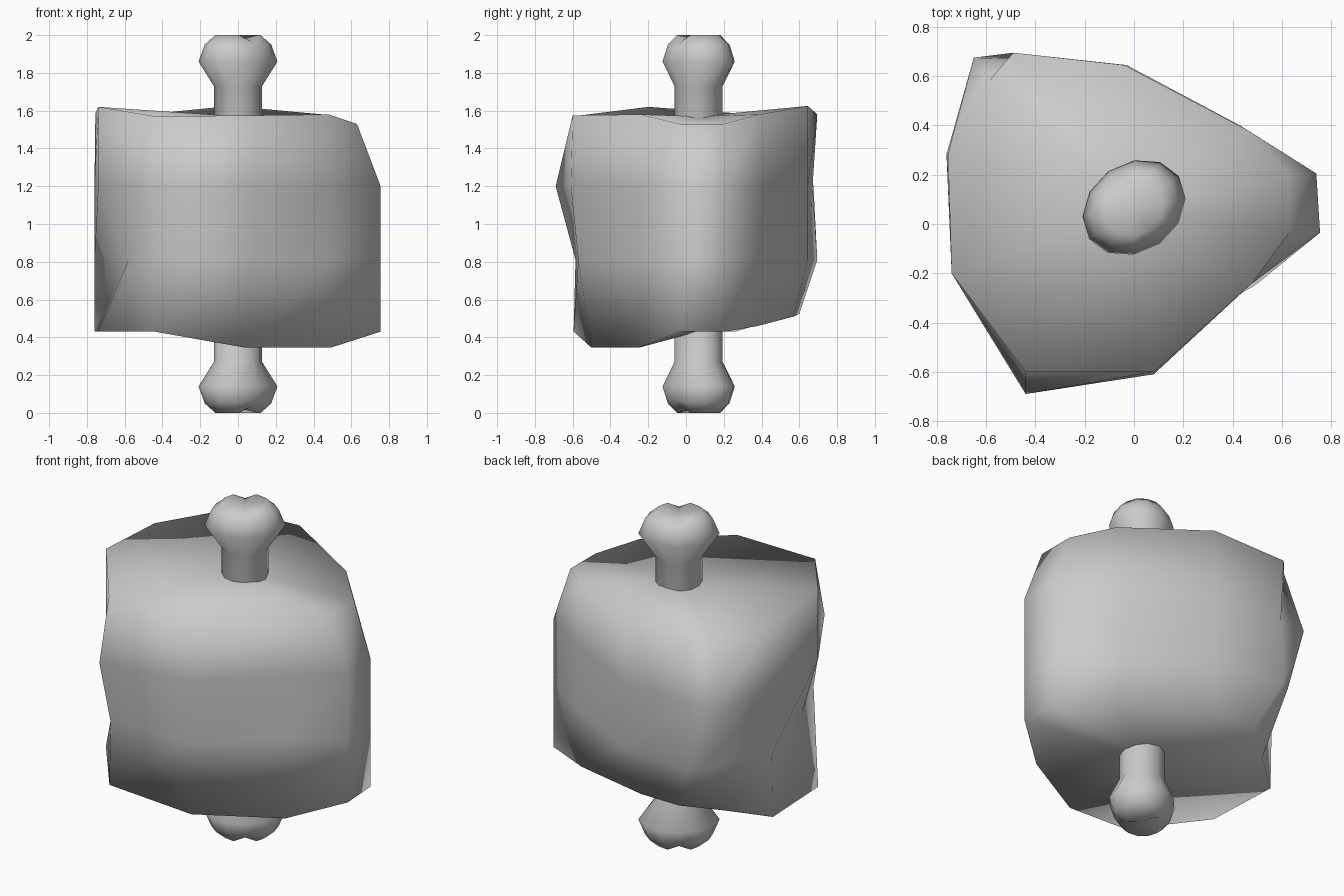
import bpy, bmesh, math

if "Cube" in bpy.data.objects:
    bpy.data.objects.remove(bpy.data.objects["Cube"])


def loft(name, rings, low_pole, high_pole):
    """Skin a stack of equal-length rings and close both ends on a centre point."""
    bm = bmesh.new()
    rows = [[bm.verts.new(p) for p in ring] for ring in rings]
    n = len(rows[0])
    for a, b in zip(rows, rows[1:]):
        for i in range(n):
            j = (i + 1) % n
            bm.faces.new((a[i], a[j], b[j], b[i]))
    for row, pole in ((rows[0], low_pole), (rows[-1], high_pole)):
        c = bm.verts.new(pole)
        for i in range(n):
            bm.faces.new((row[i], row[(i + 1) % n], c))
    bmesh.ops.recalc_face_normals(bm, faces=bm.faces)
    for f in bm.faces:
        f.smooth = True
    me = bpy.data.meshes.new(name)
    bm.to_mesh(me)
    bm.free()
    ob = bpy.data.objects.new(name, me)
    bpy.context.collection.objects.link(ob)
    return ob


# Meat: rounded-triangle outline, varied per level
outline = [(-.44, -.69), (.08, -.61), (.48, -.24), (.755, -.035), (.74, .205), (.43, .40),
           (-.03, .645), (-.49, .67), (-.65, .675), (-.76, .285), (-.74, -.2)]


def level(z, changes):
    return [(*changes.get(i, p), z) for i, p in enumerate(outline)]


bottom = [(-.44, -.595, .43), (.04, -.50, .345), (.49, -.25, .345), (.755, -.035, .43),
          (.74, .205, .43), (.43, .38, .46), (-.10, .57, .51), (-.37, .60, .525),
          (-.56, .43, .48), (-.76, .26, .43), (-.74, -.2, .43)]
lower = level(.81, {0: (-.44, -.585), 1: (.08, -.57), 7: (-.49, .695), 8: (-.55, .66),
                    9: (-.76, .27), 10: (-.58, -.28)})
upper = level(1.2, {})
top = [(-.44, -.60, 1.57), (.08, -.60, 1.575), (.48, -.24, 1.58), (.63, -.035, 1.53),
       (.63, .20, 1.53), (.45, .387, 1.58), (-.04, .645, 1.625), (-.49, .695, 1.58),
       (-.585, .585, 1.58), (-.755, .285, 1.585), (-.74, -.2, 1.62)]
loft("meat", [bottom, lower, upper, top], (0, .065, .43), (0, .065, 1.57))

# Bone: round shaft with two-lobed knobs turned about the vertical
CX, CY, SIDES, TURN = 0, .067, 12, math.radians(35)


def bone_ring(z, a, b, notch=0):
    ring = []
    c, s = math.cos(TURN), math.sin(TURN)
    for i in range(SIDES):
        t = 2 * math.pi * i / SIDES
        u, v = a * math.cos(t), b * math.sin(t)
        dip = notch if abs(math.sin(t)) > .95 else 0    # valley between the lobes
        ring.append((CX + c * u - s * v, CY + s * u + c * v, z - dip))
    return ring


half = [bone_ring(1.73, .128, .128), bone_ring(1.86, .222, .18),
        bone_ring(1.95, .185, .155, .015), bone_ring(2.0, .125, .11, .03)]
mirrored = [[(x, y, 2 - z) for x, y, z in ring] for ring in reversed(half)]
loft("bone", mirrored + half, (CX, CY, .025), (CX, CY, 1.975))
